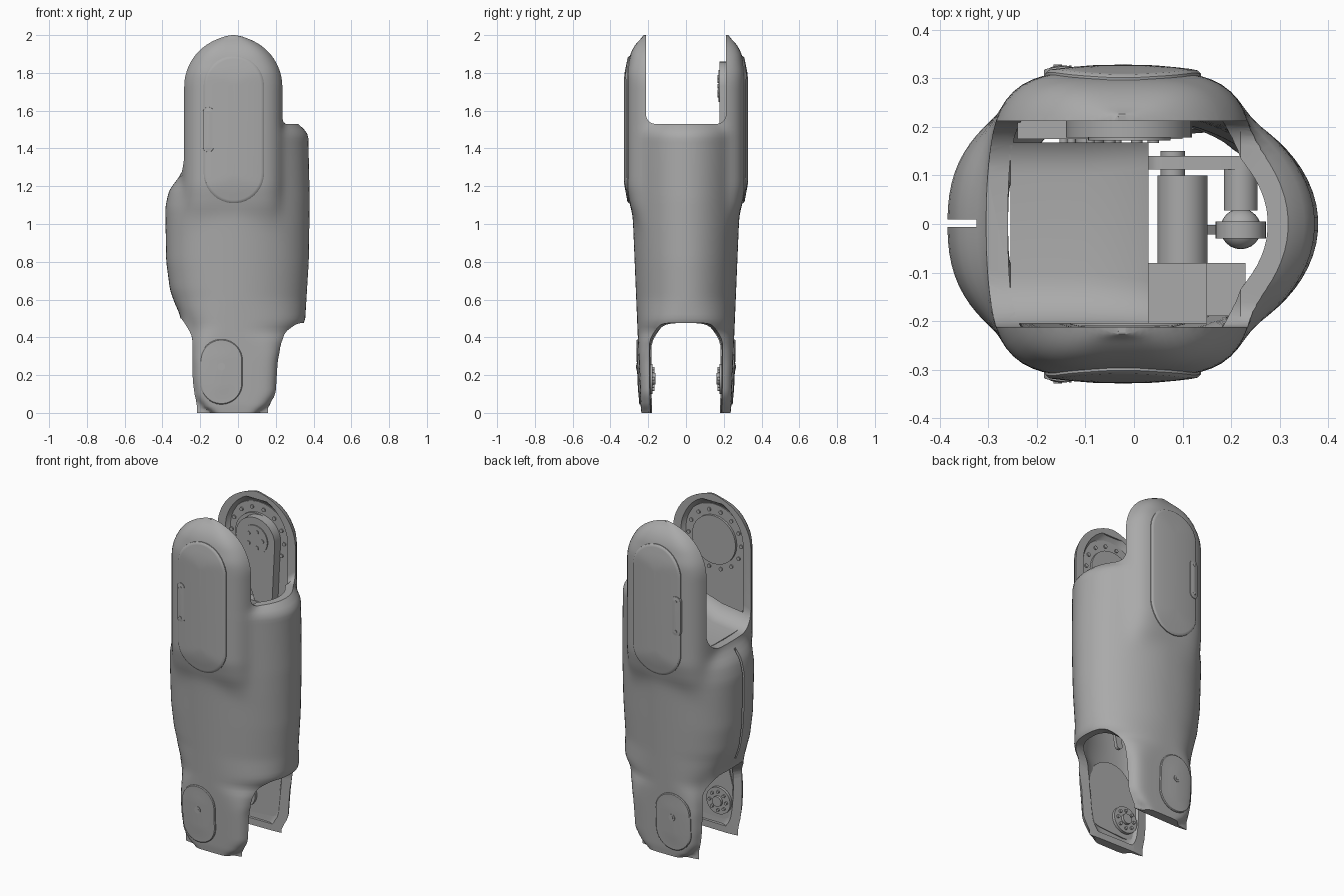
import bpy, bmesh, math
from mathutils import Vector

cube = bpy.data.objects.get("Cube")
if cube:
    bpy.data.objects.remove(cube, do_unlink=True)

grey = bpy.data.materials.new("shell grey")
grey.use_nodes = True
grey.diffuse_color = (0.4, 0.4, 0.4, 1)
grey.node_tree.nodes["Principled BSDF"].inputs["Base Color"].default_value = (0.4, 0.4, 0.4, 1)

# Body tables: (height, value)
RIGHT = [(0, .1), (.03, .155), (.1, .205), (.28, .216), (.36, .245), (.48, .355), (.8, .375), (1.13, .38),
         (1.48, .372), (1.53, .32), (1.56, .28), (1.61, .2), (2, -.02)]
LEFT = [(0, -.12), (.01, -.17), (.08, -.225), (.17, -.24), (.33, -.245), (.42, -.255), (.58, -.335),
        (.65, -.36), (.8, -.38), (1.09, -.385), (1.18, -.365), (1.25, -.31), (1.3, -.26), (2, -.03)]
DEPTH = [(0, .235), (.03, .24), (.4, .255), (1, .28), (1.5, .288), (1.7, .15), (2, .1)]
ROUND_L = [(.28, 7), (.45, 3), (.6, 2.4)]
ROUND_R = [(.28, 7), (.42, 2.4), (.6, 2)]
# Cheek bosses of the upper fork
BOSS_DEPTH = [(.9, .2), (1.0, .255), (1.1, .295), (1.2, .315), (1.8, .315), (1.9, .295), (1.95, .27), (2, .22)]
CX, BOSS_R, BLEND = -.025, .275, 30


def lin(table, z):
    if z <= table[0][0]:
        return table[0][1]
    for (a, u), (b, v) in zip(table, table[1:]):
        if z <= b:
            return u + (v - u) * (z - a) / (b - a)
    return table[-1][1]


def smooth(table, z):
    return sum(lin(table, z + k * .007) for k in range(-3, 4)) / 7


def sections(z, side):
    """Body and boss outlines on one side: half width, half depth, squareness."""
    rise = max((z - 2 + BOSS_R) / BOSS_R, 0)
    return ((abs(smooth(RIGHT if side > 0 else LEFT, z) - CX), smooth(DEPTH, z),
             smooth(ROUND_R if side > 0 else ROUND_L, z)),
            (BOSS_R * math.sqrt(max(1 - rise * rise, .003)), smooth(BOSS_DEPTH, z), 4))


def reach(shapes, c, s, inset=0):
    """Distance from the axis to the blended outline in direction (c, s)."""
    total = 0
    for r, b, n in shapes:
        r, b = max(r - inset, .015), max(b - inset, .02)
        total += (abs(c / r) ** n + abs(s / b) ** n) ** (-BLEND / n)
    return total ** (1 / BLEND)


def shell_y(x, z):
    shapes, lo, hi = sections(z, x - CX), 0, .4
    for _ in range(16):
        y = (lo + hi) / 2
        d = math.hypot(x - CX, y)
        lo, hi = (y, hi) if d < reach(shapes, (x - CX) / d, y / d) else (lo, y)
    return lo


def finish(ob):
    bpy.ops.object.select_all(action='DESELECT')
    ob.select_set(True)
    bpy.context.view_layer.objects.active = ob
    bpy.ops.object.shade_smooth_by_angle(angle=math.radians(35))


def make(name, bm):
    bmesh.ops.recalc_face_normals(bm, faces=bm.faces)
    me = bpy.data.meshes.new(name)
    bm.to_mesh(me)
    bm.free()
    ob = bpy.data.objects.new(name, me)
    bpy.context.collection.objects.link(ob)
    me.materials.append(grey)
    finish(ob)
    return ob


def loft(name, rings):
    bm = bmesh.new()
    loops = [[bm.verts.new(p) for p in ring] for ring in rings]
    for a, b in zip(loops, loops[1:]):
        for i in range(len(a)):
            j = (i + 1) % len(a)
            bm.faces.new((a[i], a[j], b[j], b[i]))
    bm.faces.new(loops[0])
    bm.faces.new(loops[-1])
    return make(name, bm)


def hull(name, discs, y0, y1):
    """Solid around circles (x, z, radius), running along y."""
    bm = bmesh.new()
    for x, z, r in discs:
        for k in range(32):
            a = k * math.tau / 32
            for y in (y0, y1):
                bm.verts.new((x + r * math.cos(a), y, z + r * math.sin(a)))
    bmesh.ops.convex_hull(bm, input=bm.verts)
    return make(name, bm)


def bolts(name, x, z, ring, r, count, y0, y1):
    for k in range(count):
        a = k * math.tau / count
        hull(name, [(x + ring * math.cos(a), z + ring * math.sin(a), r)], y0, y1)


def box(name, lo, hi):
    bm = bmesh.new()
    bmesh.ops.create_cube(bm, size=1)
    for v in bm.verts:
        v.co = Vector([(l + h) / 2 + c * (h - l) for l, h, c in zip(lo, hi, v.co)])
    return make(name, bm)


def cut(ob, *cutters):
    bpy.context.view_layer.objects.active = ob
    for c in cutters:
        mod = ob.modifiers.new("cut", 'BOOLEAN')
        mod.operation, mod.solver, mod.object = 'DIFFERENCE', 'EXACT', c
        bpy.ops.object.modifier_apply(modifier=mod.name)
    finish(ob)


def shell_rings(z0, z1, inset, count=120, around=96):
    rings = []
    for k in range(count + 1):
        z = z0 + (z1 - z0) * (1 - math.cos(math.pi * k / count)) / 2
        halves = {side: sections(z, side) for side in (-1, 1)}
        ring = []
        for i in range(around):
            a = (i + .5) * math.tau / around
            c, s = math.cos(a), math.sin(a)
            d = reach(halves[1 if c > 0 else -1], c, s, inset)
            ring.append((CX + d * c, d * s, z))
        rings.append(ring)
    return rings


def notch_ring(x, half, floor, end, rad):
    """U-shaped outline whose rounded corners sit at the floor height."""
    d = 1 if end > floor else -1
    ring = [(x, -half, end)]
    for side in (-1, 1):
        for k in range(9):
            a = math.pi / 2 * (k / 8 if side < 0 else 1 - k / 8)
            ring.append((x, side * (half - rad + rad * math.cos(a)), floor + d * rad * (1 - math.sin(a))))
    return ring + [(x, half, end)]


# Hollow shell with fork openings at both ends and a split seam
shell = loft("outer_shell", shell_rings(0, 2, 0))
cavity = loft("cavity_cutter", shell_rings(.04, 1.955, .042))
top_notch = loft("top_notch_cutter", [notch_ring(x, .212, f, 2.2, r) for x, f, r in
                 ((.6, 1.53, .05), (.22, 1.53, .05), (.1, 1.4, .08), (0, 1.33, .1), (-.1, 1.29, .11),
                  (-.26, 1.27, .11), (-.6, 1.25, .11))])
low_notch = loft("bottom_notch_cutter", [notch_ring(x, h, f, -.2, .11) for x, h, f in
                 ((.6, .2, .48), (.3, .2, .475), (.1, .185, .43), (-.15, .18, .43), (-.3, .195, .5), (-.6, .2, .51))])
seam = box("seam_cutter", (-.6, -.006, .4), (-.325, .009, 1.5))
cut(shell, cavity, top_notch, low_notch, seam)

# Saddle-shaped inner core
core = box("inner_core", (-.255, -.205, .75), (.03, .168, 1.5))
cut(core, top_notch)
for helper in (cavity, top_notch, low_notch, seam):
    bpy.data.objects.remove(helper, do_unlink=True)


def cover(name, side, x, z0, z1, r, rim):
    """Rounded cover that follows the shell surface."""
    rings = []
    for s, off in ((1, -.012), (1, rim * .5), (.96, rim), (.9, rim), (.7, rim), (.4, rim + .002), (.05, rim + .003)):
        ring = []
        for k in range(40):
            a = math.pi * (k % 20) / 19 + (math.pi if k >= 20 else 0)
            px = x + s * r * math.cos(a)
            pz = (z0 + r if k >= 20 else z1 - r) + s * r * math.sin(a)
            ring.append((px, side * (shell_y(px, pz) + off), pz))
        rings.append(ring)
    return loft(name, rings)


for side, word in ((-1, "front"), (1, "back")):
    # Outer covers, latch and screws
    cover(word + "_upper_cover", side, -.022, 1.11, 1.89, .16, .01)
    cover(word + "_lower_cover", side, -.088, .045, .39, .112, .008)
    cover(word + "_latch", side, -.157, 1.38, 1.62, .029, .013)
    y = side * (shell_y(-.157, 1.5) + .012)
    for z in (1.41, 1.59):
        hull(word + "_latch_screw", [(-.157, z, .009)], y, y + side * .006)
    y = side * (shell_y(-.088, .245) + .009)
    hull(word + "_cover_screw_ring", [(-.088, .245, .02)], y, y + side * .005)
    hull(word + "_cover_screw", [(-.088, .245, .009)], y, y + side * .007)
    # Upper joint pan with a ring of bolts
    hull(word + "_joint_pan", [(-.025, 1.72, .21), (-.025, 1.4, .2)], side * .235, side * .255)
    hull(word + "_joint_disc", [(-.03, 1.72, .145)], side * .222, side * .24)
    bolts(word + "_joint_bolt", -.03, 1.72, .175, .011, 14, side * .228, side * .24)
    # Lower pivot inside the leg
    hull(word + "_leg_pan", [(-.09, .18, .11), (.07, .17, .09), (0, .36, .15)], side * .195, side * .21)
    hull(word + "_pivot_disc", [(-.09, .18, .08)], side * .178, side * .2)
    hull(word + "_pivot_hub", [(-.09, .18, .03)], side * .162, side * .185)
    bolts(word + "_pivot_bolt", -.09, .18, .055, .009, 8, side * .168, side * .185)

# Drive lever on the back cheek
hull("drive_lever", [(-.01, 1.73, .13), (.05, 1.33, .05)], .178, .24)
hull("lever_cap", [(-.01, 1.73, .085)], .172, .18)
bolts("lever_bolt", -.01, 1.73, .05, .012, 5, .167, .175)
box("cheek_bracket", (-.24, .175, 1.2), (.1, .23, 1.36))

# Linkage inside the body
hull("motor", [(.1, 1.1, .052)], -.08, .1)
hull("motor_shaft", [(.08, 1.1, .025)], .1, .15)
box("motor_mount", (.03, -.205, .75), (.15, -.08, 1.3))
box("side_plate", (.14, -.19, 1.1), (.23, -.08, 1.12))
hull("link_arm", [(.06, 1.12, .035), (.22, 1.12, .036)], .112, .14)
hull("link_pin", [(.22, 1.12, .035)], .028, .13)
hull("rod_ring", [(.22, 1.12, .052)], -.03, .005)
bm = bmesh.new()
bmesh.ops.create_uvsphere(bm, u_segments=24, v_segments=12, radius=.042)
bmesh.ops.translate(bm, verts=bm.verts, vec=(.22, -.01, 1.12))
make("ball_joint", bm)
hull("push_rod", [(.22, 1.1, .02), (.1, .5, .02)], -.022, -.002)
